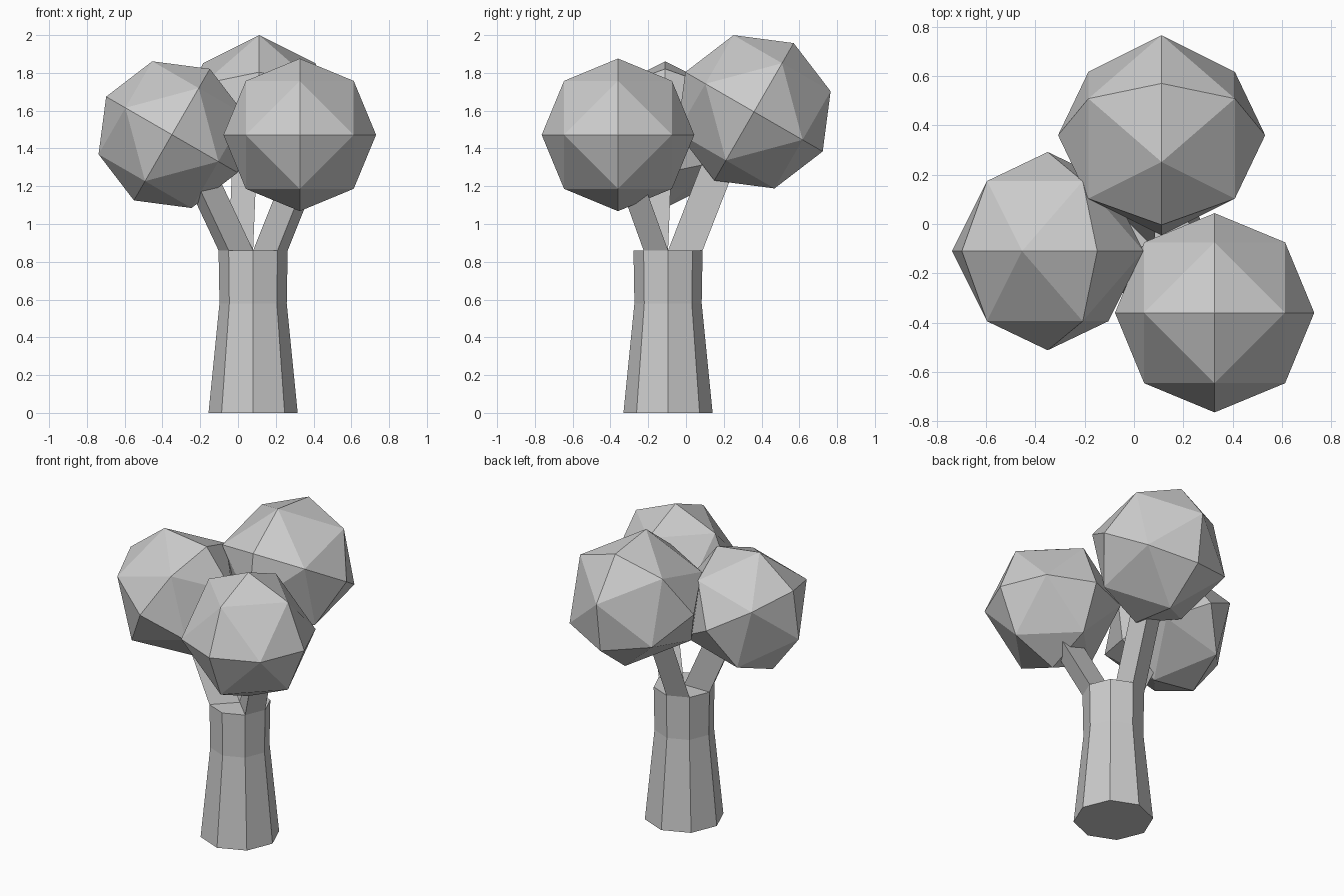
import bpy, bmesh
from math import radians, cos, sin
from mathutils import Vector, Euler
from itertools import product

if "Cube" in bpy.data.objects:
    bpy.data.objects.remove(bpy.data.objects["Cube"])

CX, CY, TOP, R_TOP = 0.08, -0.095, 0.86, 0.183


def rim(deg, r, z):
    a = radians(deg)
    return Vector((CX + r * cos(a), CY + r * sin(a), z))


def finish(name, bm):
    bmesh.ops.recalc_face_normals(bm, faces=bm.faces)
    me = bpy.data.meshes.new(name)
    bm.to_mesh(me)
    bm.free()
    ob = bpy.data.objects.new(name, me)
    bpy.context.collection.objects.link(ob)
    return ob


def loft(name, rings):
    """Capped tube through rings of points."""
    bm = bmesh.new()
    loops = [[bm.verts.new(p) for p in ring] for ring in rings]
    n = len(loops[0])
    for a, b in zip(loops, loops[1:]):
        for i in range(n):
            j = (i + 1) % n
            bm.faces.new((a[i], a[j], b[j], b[i]))
    bm.faces.new(loops[0][::-1])
    bm.faces.new(loops[-1])
    return finish(name, bm)


def foliage(name, centre, radius, rot):
    """Once-subdivided octahedron pushed out to a sphere."""
    bm = bmesh.new()
    for p in product((-1, 0, 1), repeat=3):
        if sum(map(abs, p)) in (1, 2):
            bm.verts.new(Vector(p).normalized() * radius)
    bmesh.ops.convex_hull(bm, input=bm.verts)
    ob = finish(name, bm)
    ob.location = centre
    ob.rotation_euler = Euler([radians(a) for a in rot])


# Flared eight-sided trunk
loft("trunk", [[rim(45 * k, r, z) for k in range(8)]
               for r, z in ((0.236, 0), (0.178, 0.58), (R_TOP, TOP))])

# Three-sided branches, each rising from one wedge of the trunk top
for name, a, slope, rise in (("left_branch", 180, (-0.47, 0.04, 1), 0.45),
                             ("right_branch", 315, (0.40, -0.36, 1), 0.45),
                             ("back_branch", 90, (0.04, 0.39, 1), 0.60)):
    base = [Vector((CX, CY, TOP)), rim(a, R_TOP, TOP), rim(a + 45, R_TOP, TOP)]
    loft(name, [base, [p + Vector(slope) * rise for p in base]])

# Foliage balls
foliage("left_foliage", (-0.35, -0.11, 1.473), 0.402, (0, 30, 0))
foliage("right_foliage", (0.327, -0.36, 1.472), 0.404, (0, 0, 0))
foliage("back_foliage", (0.112, 0.36, 1.594), 0.42, (-30, 0, 0))
